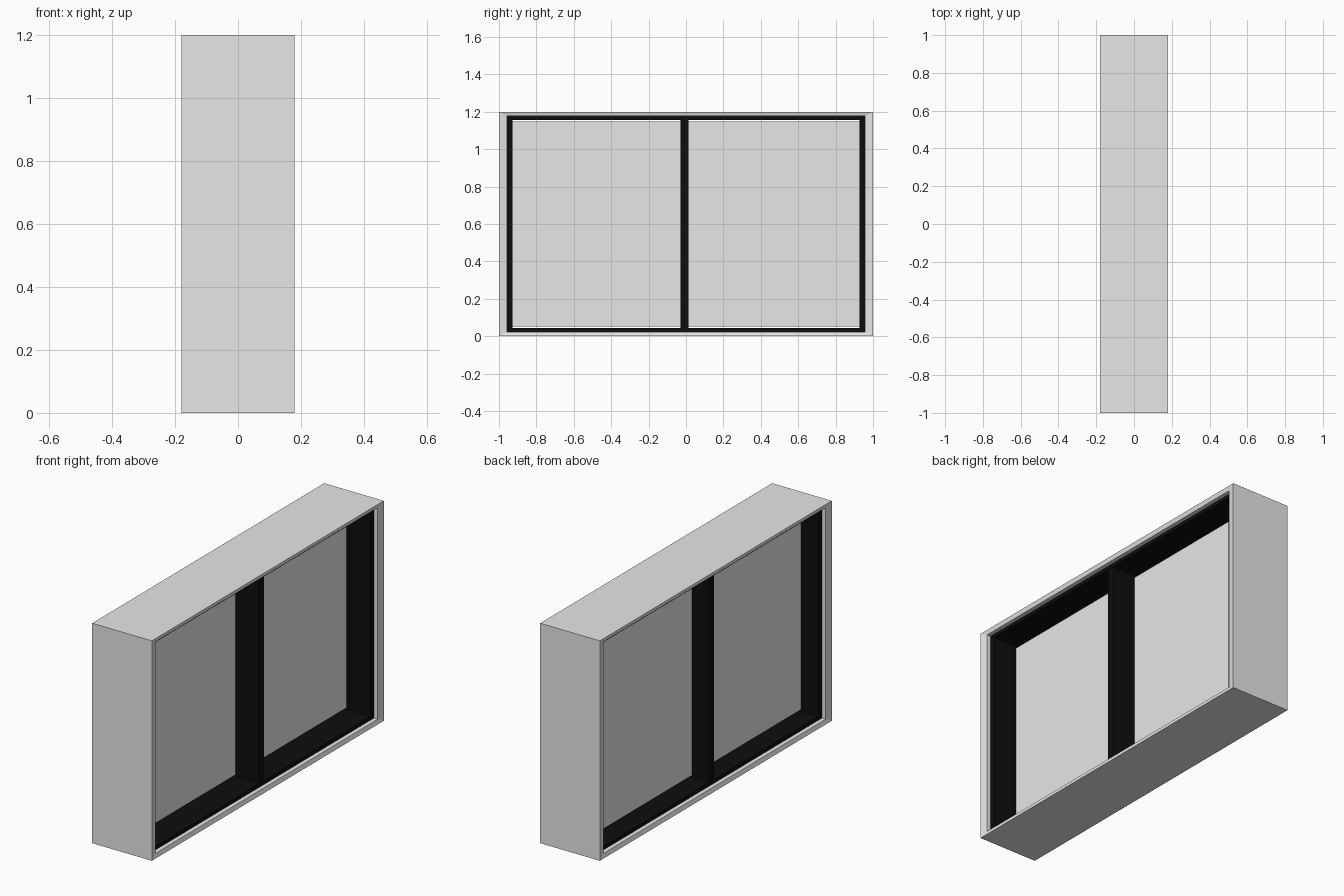
import bpy, bmesh

if "Cube" in bpy.data.objects:
    bpy.data.objects.remove(bpy.data.objects["Cube"])

def mat(name, c):
    m = bpy.data.materials.new(name)
    m.diffuse_color = (c, c, c, 1)
    m.use_nodes = True
    m.node_tree.nodes["Principled BSDF"].inputs["Base Color"].default_value = m.diffuse_color
    return m

GREY = mat("light grey", 0.8)
BLACK = mat("black", 0.004)
ZC = 0.6

def finish(bm, name, material):
    bmesh.ops.recalc_face_normals(bm, faces=bm.faces)
    me = bpy.data.meshes.new(name)
    bm.to_mesh(me)
    bm.free()
    ob = bpy.data.objects.new(name, me)
    me.materials.append(material)
    bpy.context.collection.objects.link(ob)
    return ob

def ring(name, section, material):
    """Rectangular frame: section is a closed list of (x, half width, half height)."""
    bm = bmesh.new()
    loops = [[bm.verts.new((x, sy * hy, ZC + sz * hz))
              for sy, sz in ((-1, -1), (1, -1), (1, 1), (-1, 1))]
             for x, hy, hz in section]
    for i, a in enumerate(loops):
        b = loops[(i + 1) % len(loops)]
        for k in range(4):
            n = (k + 1) % 4
            bm.faces.new((a[k], a[n], b[n], b[k]))
    return finish(bm, name, material)

def box(name, x0, x1, y0, y1, z0, z1, material):
    bm = bmesh.new()
    bmesh.ops.create_cube(bm, size=1)
    for v in bm.verts:
        v.co = (x1 if v.co.x > 0 else x0, y1 if v.co.y > 0 else y0,
                z1 if v.co.z > 0 else z0)
    return finish(bm, name, material)

# outer casing with lips sloping gently inwards on both open sides
ring("outer_casing", [(-0.18, 1, 0.6), (0.18, 1, 0.6),
                      (0.173, 0.957, 0.577), (-0.173, 0.957, 0.577)], GREY)

# recessed dark lining
ring("inner_lining", [(-0.15, 0.957, 0.577), (0.15, 0.957, 0.577),
                      (0.15, 0.928, 0.557), (-0.15, 0.928, 0.557)], BLACK)

# upright divider, standing proud of the panels on both sides
box("divider", -0.148, 0.148, -0.029, 0.013, 0.043, 1.157, BLACK)

# panels either side of the divider, with a slim gap above and below
for side, y0, y1 in (("left", -0.928, -0.029), ("right", 0.013, 0.928)):
    box(side + "_panel", -0.044, 0.006, y0, y1, 0.052, 1.148, GREY)
